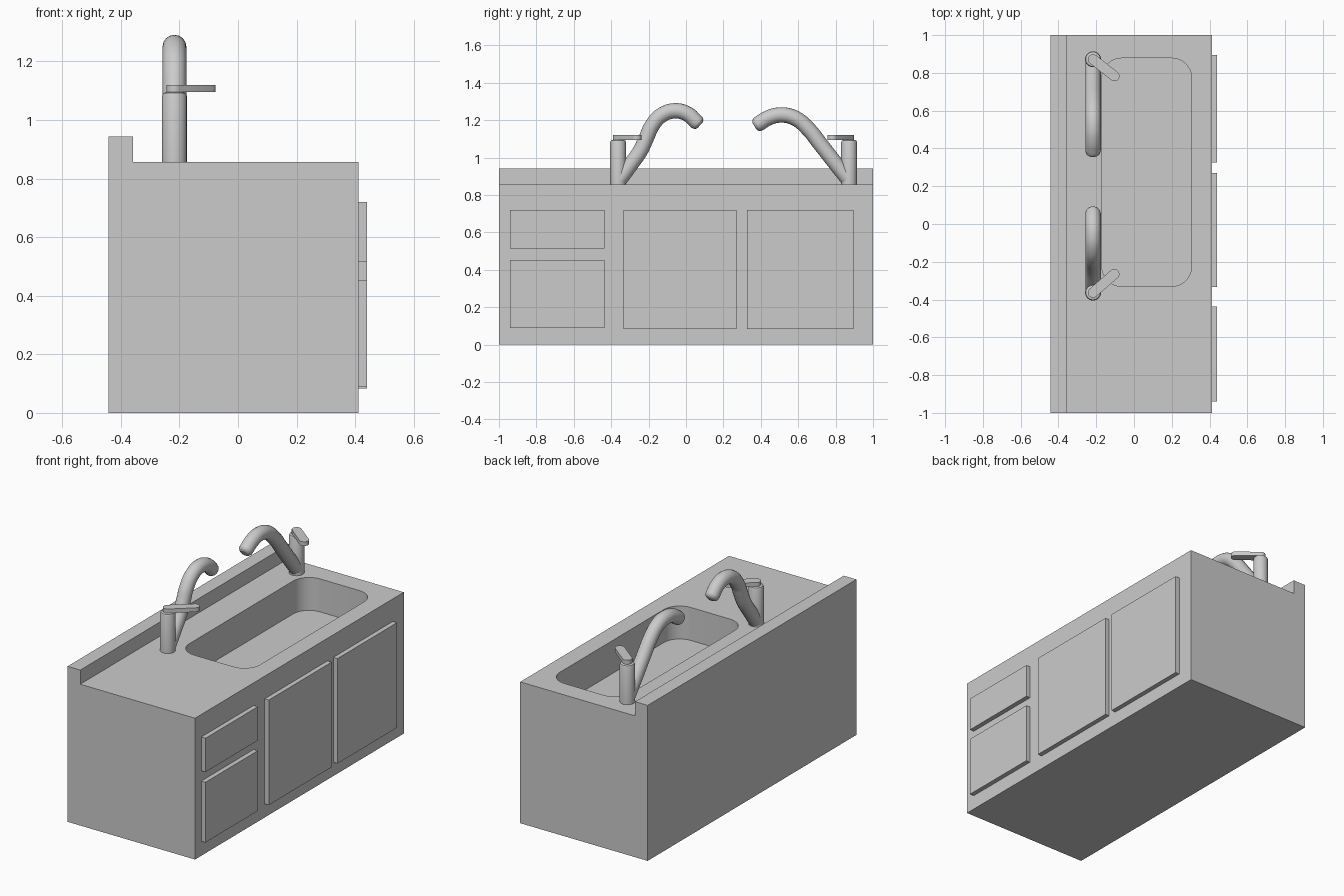
import bpy, bmesh, math
from mathutils import Vector

if "Cube" in bpy.data.objects:
    bpy.data.objects.remove(bpy.data.objects["Cube"])


def prism(name, outline, offset):
    """Extrude a flat outline of 3D points along offset."""
    bm = bmesh.new()
    face = bm.faces.new([bm.verts.new(p) for p in outline])
    top = bmesh.ops.extrude_face_region(bm, geom=[face])["geom"]
    bmesh.ops.translate(bm, vec=offset, verts=[v for v in top if isinstance(v, bmesh.types.BMVert)])
    bmesh.ops.recalc_face_normals(bm, faces=bm.faces)
    mesh = bpy.data.meshes.new(name)
    bm.to_mesh(mesh)
    bm.free()
    obj = bpy.data.objects.new(name, mesh)
    bpy.context.collection.objects.link(obj)
    return obj


def activate(obj):
    bpy.ops.object.select_all(action='DESELECT')
    obj.select_set(True)
    bpy.context.view_layer.objects.active = obj


def smooth(obj, angle=35):
    activate(obj)
    bpy.ops.object.shade_smooth_by_angle(angle=math.radians(angle))


def arc(cx, cy, r, a0, a1, z, n=8):
    return [(cx + r * math.cos(math.radians(a0 + (a1 - a0) * i / n)),
             cy + r * math.sin(math.radians(a0 + (a1 - a0) * i / n)), z) for i in range(n + 1)]


# Cabinet body with raised back edge
TOP = 0.857
section = [(-0.443, 0), (0.412, 0), (0.412, TOP), (-0.358, TOP), (-0.358, 0.943), (-0.443, 0.943)]
cabinet = prism("cabinet", [(x, -1, z) for x, z in section], (0, 2, 0))

# Rounded basin cut into the top
x0, x1, y0, y1, r = -0.17, 0.305, -0.33, 0.878, 0.105
basin = []
for cx, cy, a in ((x1 - r, y1 - r, 0), (x0 + r, y1 - r, 90), (x0 + r, y0 + r, 180), (x1 - r, y0 + r, 270)):
    basin += arc(cx, cy, r, a, a + 90, TOP - 0.2)
cutter = prism("basin_cutter", basin, (0, 0, 0.4))
cutter.hide_render = True
mod = cabinet.modifiers.new("basin", 'BOOLEAN')
mod.operation, mod.solver, mod.object = 'DIFFERENCE', 'EXACT', cutter
activate(cabinet)
bpy.ops.object.modifier_apply(modifier=mod.name)
bpy.data.objects.remove(cutter)
smooth(cabinet)

# Drawer fronts and doors
for name, ya, yb, za, zb in (("upper_drawer", -0.94, -0.437, 0.515, 0.72),
                             ("lower_drawer", -0.94, -0.437, 0.088, 0.453),
                             ("middle_door", -0.333, 0.27, 0.083, 0.72),
                             ("end_door", 0.325, 0.895, 0.083, 0.72)):
    prism(name, [(0.412, ya, za), (0.412, yb, za), (0.412, yb, zb), (0.412, ya, zb)], (0.028, 0, 0))

FX = -0.217


def spout(name, path):
    """Round tube along (y, z) points with a rounded tip."""
    pts = [Vector((FX, y, z)) for y, z in path]
    d = (pts[-1] - pts[-2]).normalized()
    tip = pts[-1]
    radii = [1.0] * len(pts)
    for dist, rad in ((0.012, 0.95), (0.022, 0.78), (0.028, 0.5)):
        pts.append(tip + d * dist)
        radii.append(rad)
    curve = bpy.data.curves.new(name, 'CURVE')
    curve.dimensions = '3D'
    curve.bevel_depth, curve.bevel_resolution = 0.041, 6
    curve.use_fill_caps, curve.resolution_u = True, 5
    line = curve.splines.new('BEZIER')
    line.bezier_points.add(len(pts) - 1)
    for bp, p, rad in zip(line.bezier_points, pts, radii):
        bp.co, bp.radius = p, rad
        bp.handle_left_type = bp.handle_right_type = 'AUTO'
    obj = bpy.data.objects.new(name, curve)
    bpy.context.collection.objects.link(obj)
    activate(obj)
    bpy.ops.object.convert(target='MESH')
    smooth(bpy.context.object, 45)


def tap(side, y, lever_end):
    # Upright post with chamfered top
    bpy.ops.mesh.primitive_cylinder_add(vertices=32, radius=0.042, depth=1.095 - TOP,
                                        location=(FX, y, (1.095 + TOP) / 2))
    post = bpy.context.object
    post.name = side + "_tap_post"
    bm = bmesh.new()
    bm.from_mesh(post.data)
    rim = [e for e in bm.edges if all(v.co.z > 0 for v in e.verts)]
    bmesh.ops.bevel(bm, geom=rim, offset=0.012, segments=2, profile=0.5, affect='EDGES')
    bm.to_mesh(post.data)
    bm.free()
    smooth(post)
    # Flat lever with round ends
    ex, ey = lever_end
    a = math.degrees(math.atan2(ey - y, ex - FX))
    outline = arc(FX, y, 0.027, a + 90, a + 270, 1.095, 10) + arc(ex, ey, 0.027, a - 90, a + 90, 1.095, 10)
    smooth(prism(side + "_tap_lever", outline, (0, 0, 0.025)))


tap("left", -0.363, (-0.104, -0.265))
tap("right", 0.872, (-0.104, 0.783))
spout("left_spout", [(-0.36, 0.875), (-0.3, 0.957), (-0.245, 1.035), (-0.212, 1.105), (-0.182, 1.17),
                     (-0.13, 1.227), (-0.06, 1.25), (0.01, 1.232), (0.055, 1.192)])
spout("right_spout", [(0.875, 0.875), (0.80, 0.968), (0.72, 1.07), (0.65, 1.157), (0.585, 1.21),
                      (0.51, 1.228), (0.44, 1.212), (0.39, 1.182)])
